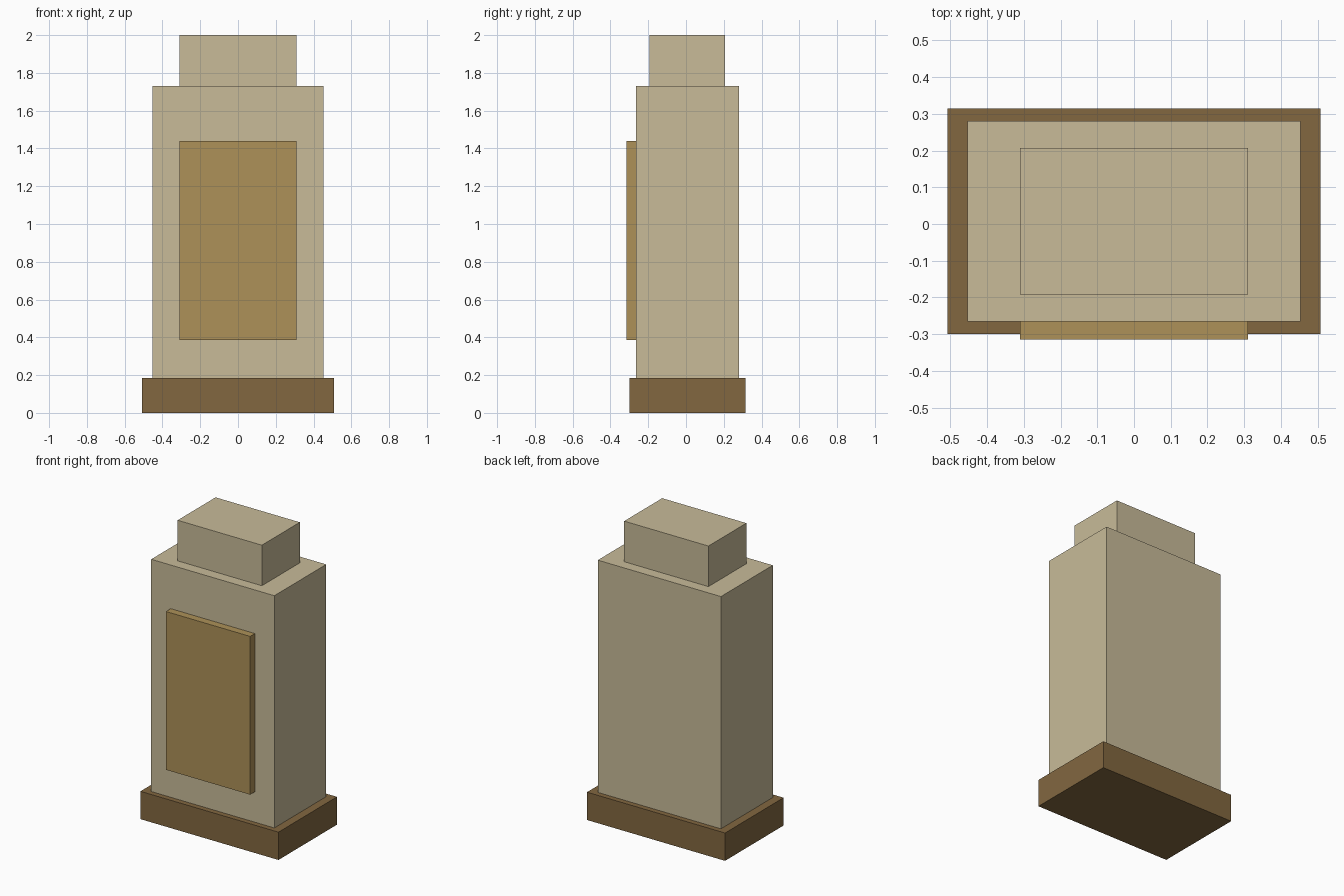
import bpy
import bmesh
from mathutils import Vector

if "Cube" in bpy.data.objects:
    bpy.data.objects.remove(bpy.data.objects["Cube"])


def material(name, color):
    mat = bpy.data.materials.new(name)
    mat.diffuse_color = (*color, 1.0)
    mat.use_nodes = True
    mat.node_tree.nodes["Principled BSDF"].inputs["Base Color"].default_value = mat.diffuse_color
    return mat


def box(name, low, high, mat):
    """Axis-aligned block between two opposite corners."""
    low, high = Vector(low), Vector(high)
    bm = bmesh.new()
    bmesh.ops.create_cube(bm, size=1.0)
    bmesh.ops.scale(bm, vec=high - low, verts=bm.verts)
    mesh = bpy.data.meshes.new(name)
    bm.to_mesh(mesh)
    bm.free()
    mesh.materials.append(mat)
    obj = bpy.data.objects.new(name, mesh)
    obj.location = (low + high) / 2
    bpy.context.collection.objects.link(obj)
    return obj


cream = material("cream stone", (0.578, 0.497, 0.318))
tan = material("tan panel", (0.418, 0.283, 0.098))
brown = material("brown base", (0.223, 0.136, 0.051))

# Stacked pedestal blocks, bottom to top
box("base", (-0.508, -0.30, 0.0), (0.508, 0.315, 0.185), brown)
box("body", (-0.453, -0.265, 0.185), (0.453, 0.28, 1.73), cream)
box("cap", (-0.31, -0.192, 1.73), (0.31, 0.207, 2.0), cream)

# Raised plaque on the front face
box("front_panel", (-0.31, -0.315, 0.387), (0.31, -0.265, 1.44), tan)
